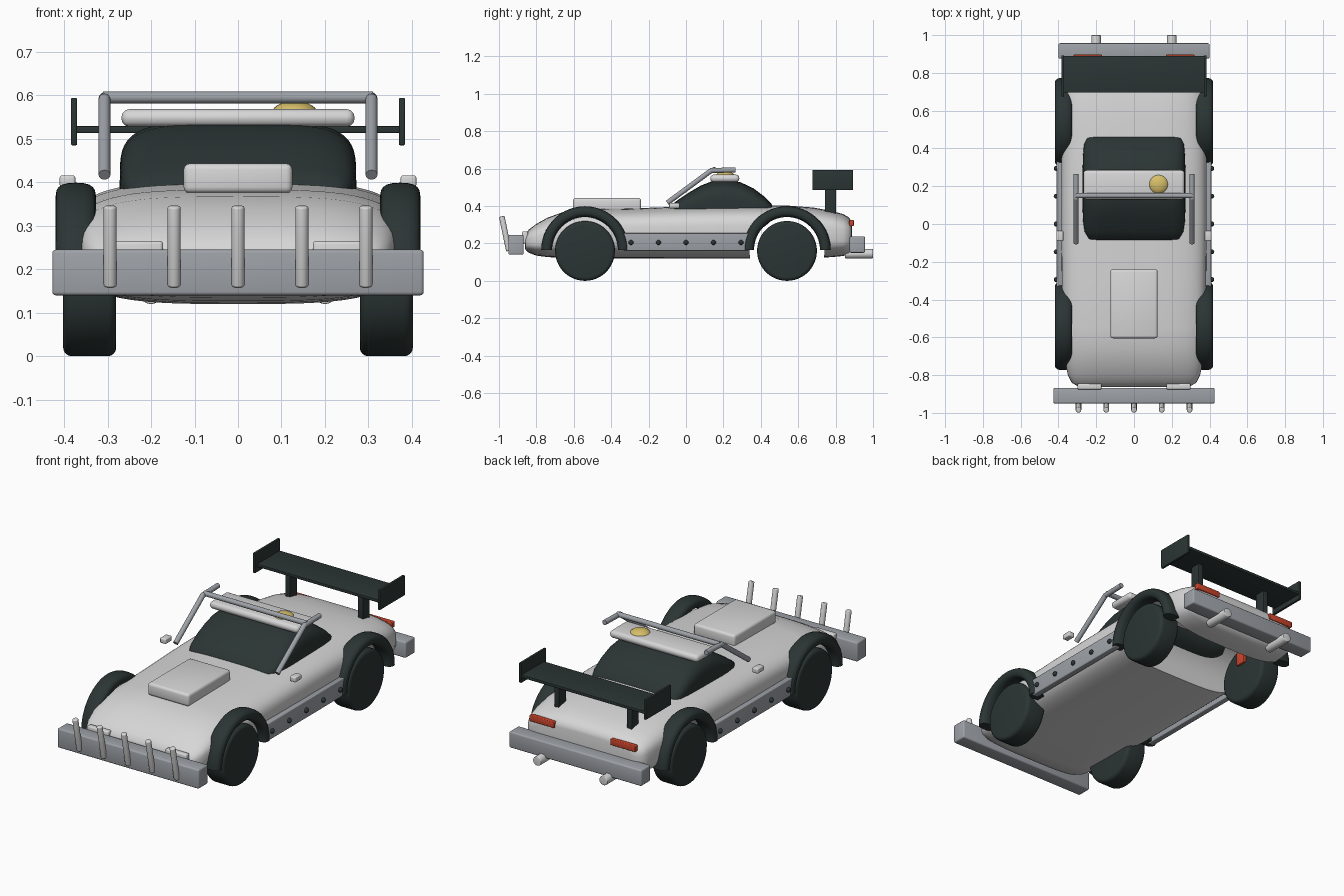
import bpy, bmesh, math
from mathutils import Vector, Matrix

cube = bpy.data.objects.get("Cube")
if cube:
    bpy.data.objects.remove(cube, do_unlink=True)


def material(name, rgb):
    m = bpy.data.materials.new(name)
    m.use_nodes = True
    m.diffuse_color = (*rgb, 1)
    m.node_tree.nodes["Principled BSDF"].inputs["Base Color"].default_value = (*rgb, 1)
    return m


WHITE = material("body_white", (0.68, 0.68, 0.68))
GREY = material("bumper_grey", (0.34, 0.36, 0.39))
DARK = material("rubber_dark", (0.024, 0.036, 0.034))
RED = material("light_red", (0.6, 0.06, 0.025))
AMBER = material("beacon_amber", (0.68, 0.52, 0.14))


def finish(name, bm, mat, smooth=40):
    bmesh.ops.recalc_face_normals(bm, faces=bm.faces)
    me = bpy.data.meshes.new(name)
    bm.to_mesh(me)
    bm.free()
    ob = bpy.data.objects.new(name, me)
    bpy.context.collection.objects.link(ob)
    me.materials.append(mat)
    bpy.ops.object.select_all(action="DESELECT")
    ob.select_set(True)
    bpy.context.view_layer.objects.active = ob
    bpy.ops.object.shade_smooth_by_angle(angle=math.radians(smooth))
    return ob


def box(name, x, y, z, mat, bevel=0.008):
    """Bevelled box from (min, max) ranges."""
    bm = bmesh.new()
    bmesh.ops.create_cube(bm, size=1)
    for v in bm.verts:
        v.co = [a + (b - a) * (c + 0.5) for (a, b), c in zip((x, y, z), v.co)]
    if bevel:
        bmesh.ops.bevel(bm, geom=bm.edges[:], offset=bevel, segments=3,
                        profile=0.5, affect="EDGES")
    return finish(name, bm, mat)


def rod(name, a, b, r, mat, segs=20, bevel=0.0):
    """Cylinder between two points."""
    a, b = Vector(a), Vector(b)
    bm = bmesh.new()
    bmesh.ops.create_cone(bm, cap_ends=True, segments=segs, radius1=r, radius2=r,
                          depth=(b - a).length)
    if bevel:
        rims = [e for e in bm.edges if any(len(f.verts) > 4 for f in e.link_faces)]
        bmesh.ops.bevel(bm, geom=rims, offset=bevel, segments=4, profile=0.5,
                        affect="EDGES")
    rot = (b - a).to_track_quat("Z", "Y").to_matrix().to_4x4()
    bm.transform(Matrix.Translation((a + b) / 2) @ rot)
    return finish(name, bm, mat)


def ball(name, centre, scale, mat):
    bm = bmesh.new()
    bmesh.ops.create_uvsphere(bm, u_segments=24, v_segments=14, radius=1)
    bm.transform(Matrix.Translation(centre) @ Matrix.Diagonal((*scale, 1)))
    return finish(name, bm, mat)


def skin(bm, rings):
    """Bridge rings of points and cap both ends."""
    rows = [[bm.verts.new(p) for p in ring] for ring in rings]
    n = len(rows[0])
    for r, s in zip(rows, rows[1:]):
        for i in range(n):
            bm.faces.new((r[i], r[(i + 1) % n], s[(i + 1) % n], s[i]))
    bm.faces.new(rows[0])
    bm.faces.new(rows[-1])


def oval(w, h, power, n):
    """Superellipse outline."""
    out = []
    for i in range(n):
        t = 2 * math.pi * i / n
        c, s = math.cos(t), math.sin(t)
        out.append((w * math.copysign(abs(c) ** (2 / power), c),
                    h * math.copysign(abs(s) ** (2 / power), s)))
    return out


def loft(name, sections, power, mat, n=64):
    """Loft through (y, half width, bottom, top) sections."""
    bm = bmesh.new()
    skin(bm, [[(x, y, (lo + hi) / 2 + z) for x, z in oval(w, (hi - lo) / 2, power, n)]
              for y, w, lo, hi in sections])
    return finish(name, bm, mat, 50)


# Body shell
body = loft("body", [
    (-0.862, 0.26, 0.18, 0.235), (-0.858, 0.30, 0.165, 0.25), (-0.84, 0.33, 0.15, 0.275),
    (-0.80, 0.35, 0.135, 0.305), (-0.74, 0.363, 0.127, 0.338), (-0.66, 0.372, 0.123, 0.367),
    (-0.55, 0.376, 0.12, 0.383), (-0.30, 0.382, 0.12, 0.387), (0, 0.385, 0.12, 0.398),
    (0.30, 0.385, 0.12, 0.403), (0.55, 0.38, 0.12, 0.402), (0.68, 0.376, 0.122, 0.392),
    (0.78, 0.37, 0.127, 0.374), (0.84, 0.36, 0.133, 0.357), (0.87, 0.347, 0.142, 0.34),
    (0.885, 0.32, 0.16, 0.32), (0.888, 0.29, 0.175, 0.305)], 3.4, WHITE)

# Wheel wells cut straight through the body
for y in (-0.54, 0.54):
    cutter = rod("well_cutter", (-0.6, y, 0.155), (0.6, y, 0.155), 0.2, WHITE, 64)
    cutter.hide_render = True
    mod = body.modifiers.new("well", "BOOLEAN")
    mod.operation, mod.solver, mod.object = "DIFFERENCE", "EXACT", cutter
    bpy.context.view_layer.objects.active = body
    bpy.ops.object.modifier_apply(modifier=mod.name)
    bpy.data.objects.remove(cutter, do_unlink=True)
bpy.ops.object.select_all(action="DESELECT")
body.select_set(True)
bpy.ops.object.shade_smooth_by_angle(angle=math.radians(40))

# Cabin glass and roof
loft("cabin_glass", [
    (-0.09, 0.20, 0.36, 0.38), (-0.08, 0.24, 0.33, 0.405), (-0.04, 0.262, 0.30, 0.435),
    (0.02, 0.27, 0.28, 0.475), (0.08, 0.272, 0.26, 0.51), (0.14, 0.272, 0.25, 0.533),
    (0.21, 0.272, 0.25, 0.54), (0.29, 0.272, 0.25, 0.528), (0.36, 0.27, 0.27, 0.495),
    (0.42, 0.265, 0.29, 0.45), (0.455, 0.25, 0.32, 0.415), (0.47, 0.20, 0.35, 0.385)],
    4, DARK)
box("roof_panel", (-0.268, 0.268), (0.13, 0.285), (0.528, 0.568), WHITE, 0.018)
ball("roof_beacon", (0.13, 0.21, 0.56), (0.052, 0.052, 0.026), AMBER)

# Hood scoop
box("hood_scoop", (-0.125, 0.125), (-0.605, -0.24), (0.375, 0.443), WHITE, 0.014)

# Front bumper with bull bars
box("front_bumper", (-0.427, 0.427), (-0.95, -0.868), (0.14, 0.245), GREY)
for i in range(-2, 3):
    x = i * 0.147
    rod("bull_bar", (x, -0.947, 0.16), (x, -0.985, 0.345), 0.015, WHITE, 16, 0.005)

# Rear bumper
box("rear_bumper", (-0.40, 0.40), (0.875, 0.957), (0.15, 0.238), GREY)

# Rear wing blade
box("wing_blade", (-0.375, 0.375), (0.695, 0.89), (0.513, 0.529), DARK, 0.003)

# Roll bar cross tube
rod("roll_bar_cross", (-0.31, 0.15, 0.595), (0.31, 0.15, 0.595), 0.0135, GREY)


def span(s, a, b):
    return (min(s * a, s * b), max(s * a, s * b))


def flare(name, s, y):
    """Half-ring wheel flare with an oval section."""
    rings = []
    for k in range(33):
        a = math.pi * k / 32
        rings.append([(s * 0.373 + u, y + (0.205 + r) * math.cos(a),
                       0.165 + (0.205 + r) * math.sin(a))
                      for u, r in oval(0.046, 0.029, 2.6, 20)])
    bm = bmesh.new()
    skin(bm, rings)
    finish(name, bm, DARK)


# Mirrored parts
for s, side in ((1, "left"), (-1, "right")):
    for y, end in ((-0.54, "front"), (0.54, "rear")):
        rod(f"{end}_{side}_wheel", (s * 0.28, y, 0.16), (s * 0.402, y, 0.16), 0.16,
            DARK, 48, 0.02)
        flare(f"{end}_{side}_flare", s, y)
        box(f"{end}_{side}_caliper", span(s, 0.265, 0.29), (y - 0.03, y + 0.03),
            (0.215, 0.29), RED, 0.004)
    # Side sill and its bolts
    box(f"{side}_sill", span(s, 0.375, 0.41), (-0.335, 0.335), (0.16, 0.255), GREY, 0.005)
    for i in range(-2, 3):
        ball(f"{side}_sill_bolt", (s * 0.412, i * 0.147, 0.205), (0.013,) * 3, DARK)
    # Lights, mirror and exhaust
    box(f"{side}_headlight", span(s, 0.172, 0.30), (-0.876, -0.845), (0.20, 0.265), WHITE)
    box(f"{side}_tail_light", span(s, 0.17, 0.32), (0.872, 0.897), (0.293, 0.326), RED, 0.004)
    box(f"{side}_mirror", span(s, 0.374, 0.41), (-0.09, -0.035), (0.388, 0.416), WHITE, 0.006)
    rod(f"{side}_exhaust", (s * 0.2, 0.85, 0.145), (s * 0.2, 1.0, 0.145), 0.025, WHITE, 24, 0.004)
    # Wing end plate and post
    box(f"{side}_wing_plate", span(s, 0.37, 0.384), (0.676, 0.893), (0.485, 0.594), DARK, 0.003)
    box(f"{side}_wing_post", span(s, 0.205, 0.235), (0.742, 0.803), (0.35, 0.52), DARK, 0.003)
    # Roll bar legs
    elbow = (s * 0.307, 0.135, 0.59)
    rod(f"{side}_roll_bar_leg", (s * 0.307, -0.10, 0.417), elbow, 0.0135, GREY)
    ball(f"{side}_roll_bar_elbow", elbow, (0.0135,) * 3, GREY)
    rod(f"{side}_roll_bar_tail", elbow, (s * 0.307, 0.265, 0.593), 0.0135, GREY)
